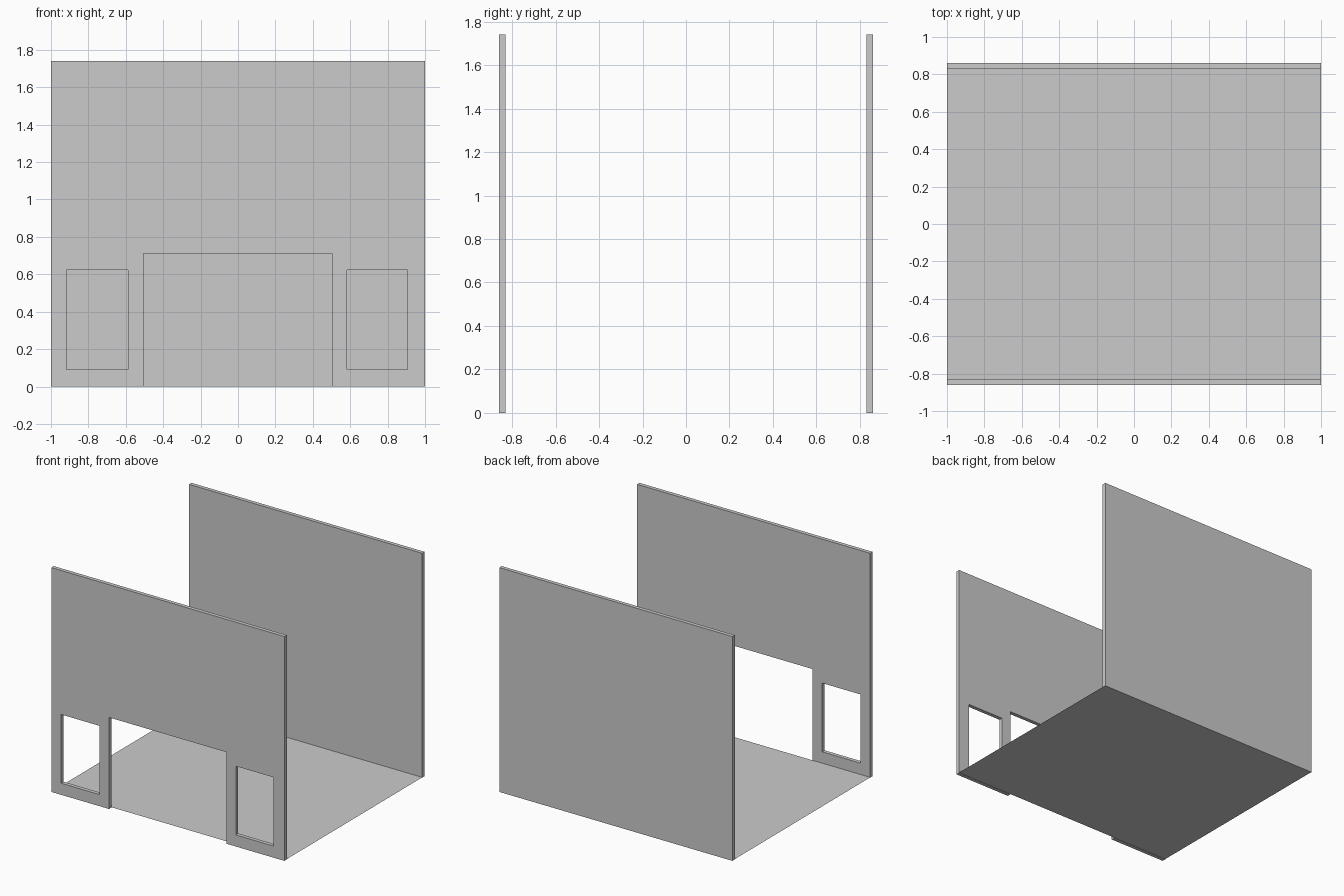
import bpy
import math

if "Cube" in bpy.data.objects:
    bpy.data.objects.remove(bpy.data.objects["Cube"])

W, D, H, T = 1.0, 0.86, 1.74, 0.03  # half width, half depth, height, wall thickness


def rect(x0, x1, z0, z1):
    return [(x0, z0), (x1, z0), (x1, z1), (x0, z1)]


def wall(name, y, outlines):
    """Filled upright panel; inner outlines become openings."""
    cu = bpy.data.curves.new(name + "_profile", 'CURVE')
    cu.dimensions = '2D'
    cu.fill_mode = 'BOTH'
    cu.extrude = T / 2
    for pts in outlines:
        s = cu.splines.new('POLY')
        s.points.add(len(pts) - 1)
        for p, (x, z) in zip(s.points, pts):
            p.co = (x, z, 0, 1)
        s.use_cyclic_u = True
    tmp = bpy.data.objects.new(name + "_profile", cu)
    bpy.context.collection.objects.link(tmp)
    bpy.context.view_layer.update()
    me = bpy.data.meshes.new_from_object(
        tmp.evaluated_get(bpy.context.evaluated_depsgraph_get()))
    bpy.data.objects.remove(tmp)
    for f in me.polygons:
        f.use_smooth = False
    ob = bpy.data.objects.new(name, me)
    ob.rotation_euler.x = math.pi / 2
    ob.location.y = y
    bpy.context.collection.objects.link(ob)
    return ob


# Front wall with a doorway open at the bottom and two windows
front = [(-W, 0), (-0.505, 0), (-0.505, 0.71), (0.503, 0.71), (0.503, 0), (W, 0), (W, H), (-W, H)]
wall("front_wall", -D + T / 2,
     [front, rect(-0.917, -0.587, 0.09, 0.623), rect(0.583, 0.905, 0.09, 0.623)])

# Plain back wall
wall("back_wall", D - T / 2, [rect(-W, W, 0, H)])

# Floor sheet between the walls
bpy.ops.mesh.primitive_plane_add(size=2, location=(0, 0, 0.002))
floor = bpy.context.object
floor.name = "floor"
floor.scale = (W, D - T, 1)
